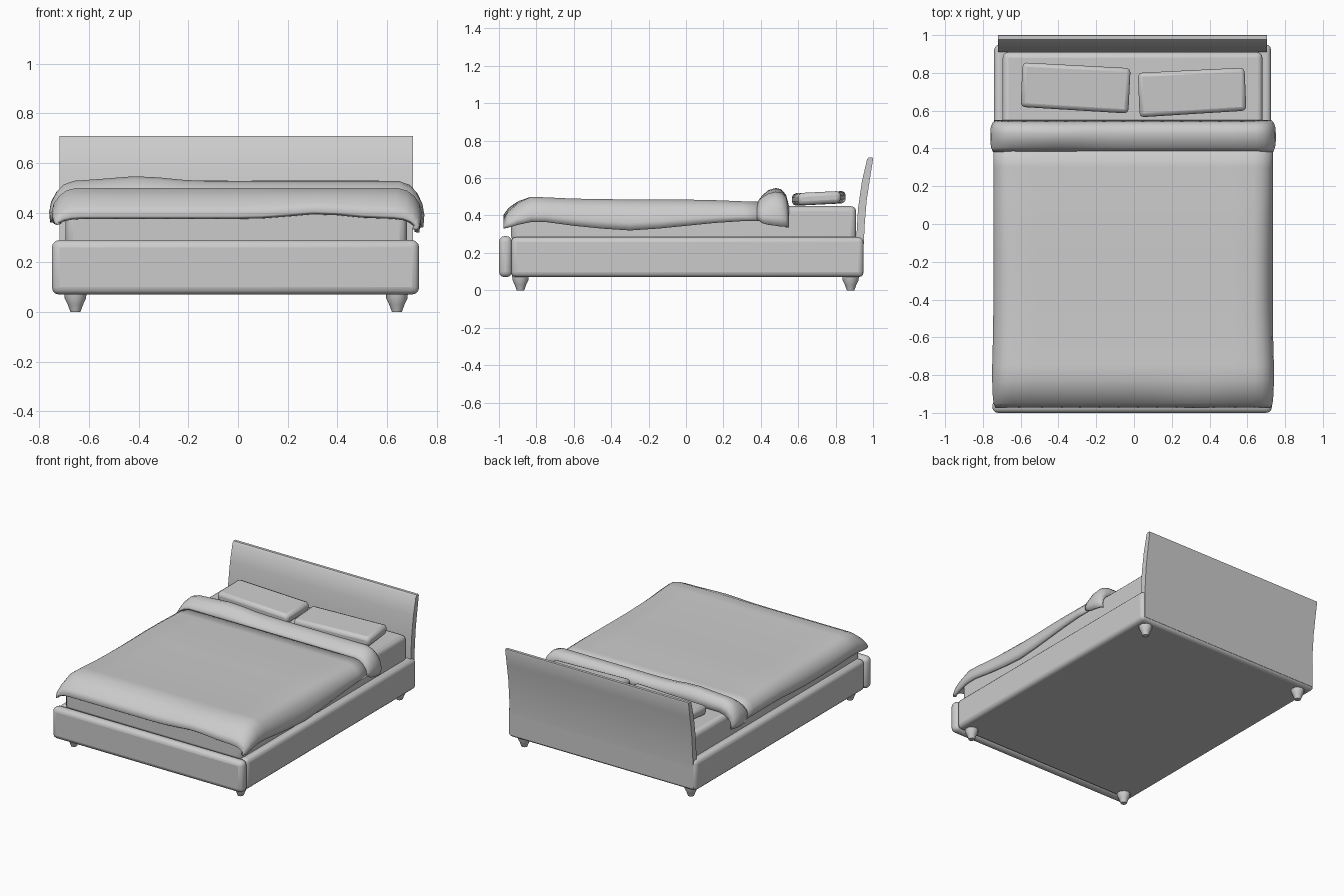
import bpy, bmesh
from math import sin, cos, pi, exp

if "Cube" in bpy.data.objects:
    bpy.data.objects.remove(bpy.data.objects["Cube"])


def finish(name, verts, faces, bevel=0, segs=3, thick=0, angle=0.7):
    me = bpy.data.meshes.new(name)
    me.from_pydata(verts, [], faces)
    bm = bmesh.new()
    bm.from_mesh(me)
    bmesh.ops.recalc_face_normals(bm, faces=bm.faces)
    if thick and sum(f.normal.z for f in bm.faces) < 0:
        bmesh.ops.reverse_faces(bm, faces=bm.faces)
    bm.to_mesh(me)
    bm.free()
    ob = bpy.data.objects.new(name, me)
    bpy.context.collection.objects.link(ob)
    if bevel:
        m = ob.modifiers.new("round", 'BEVEL')
        m.width, m.segments = bevel, segs
        m.limit_method = 'ANGLE'
        m.angle_limit = 0.6
    if thick:
        m = ob.modifiers.new("thickness", 'SOLIDIFY')
        m.thickness, m.offset = thick, -1
    bpy.ops.object.select_all(action='DESELECT')
    ob.select_set(True)
    bpy.context.view_layer.objects.active = ob
    bpy.ops.object.shade_smooth_by_angle(angle=angle)
    return ob


def prism(name, corners, z0, z1, bevel, tilt=0, segs=3):
    """Block from four plan corners; tilt raises points with larger y."""
    y0 = min(c[1] for c in corners)
    verts = [(x, y, z + tilt * (y - y0)) for z in (z0, z1) for x, y in corners]
    faces = [(3, 2, 1, 0), (4, 5, 6, 7)]
    faces += [(i, (i + 1) % 4, (i + 1) % 4 + 4, i + 4) for i in range(4)]
    return finish(name, verts, faces, bevel, segs)


def box(name, x0, x1, y0, y1, z0, z1, bevel):
    return prism(name, [(x0, y0), (x1, y0), (x1, y1), (x0, y1)], z0, z1, bevel)


def sheet(name, rows, thick):
    """Draped cloth. Row: y, top z, left hem z, right hem z, half width, bump x, bump height."""
    side = [(1.0, 1.0), (1.005, .75), (0.995, .5), (0.965, .25), (0.925, .08), (0.87, 0)]
    top = [-.7, -.55, -.42, -.28, -.14, 0, .14, .28, .42, .55, .7]
    section = [(-x, f) for x, f in side] + [(x, 0) for x in top] + side[::-1]
    verts = []
    for y, t, hl, hr, w, bx, bh in rows:
        for x, f in section:
            hem = hl if x < 0 else hr
            z = t - f * (t - hem) + bh * exp(-((x * w - bx) / .16) ** 2)
            verts.append((x * w - .005, y, z))
    n = len(section)
    faces = [(r * n + i, r * n + i + 1, (r + 1) * n + i + 1, (r + 1) * n + i)
             for r in range(len(rows) - 1) for i in range(n - 1)]
    return finish(name, verts, faces, thick=thick, angle=1.0)


# Bed frame and footboard
box("bed_base", -.74, .725, -.935, .95, .07, .285, .028)
box("footboard", -.75, .73, -1, -.93, .07, .29, .03)

# Headboard: curved side profile, extruded along x
profile = [(.91, .09), (.912, .3), (.92, .44), (.94, .58), (.968, .7), (.978, .71),
           (.998, .71), (1, .7), (.984, .6), (.966, .48), (.956, .36), (.95, .24), (.95, .09)]
n = len(profile)
verts = [(x, y, z) for x in (-.72, .705) for y, z in profile]
faces = [tuple(range(n)), tuple(range(2 * n - 1, n - 1, -1))]
faces += [(i, (i + 1) % n, (i + 1) % n + n, i + n) for i in range(n)]
finish("headboard", verts, faces)

# Mattress
box("mattress", -.695, .68, -.935, .91, .26, .45, .03)

# Duvet
sheet("duvet", [
    (-.975, .385, .35, .33, .725, .33, .02),
    (-.95, .425, .355, .335, .735, .33, .015),
    (-.90, .465, .36, .35, .74, .33, .01),
    (-.83, .50, .37, .365, .742, 0, 0),
    (-.75, .497, .37, .365, .742, 0, 0),
    (-.60, .49, .36, .345, .738, 0, 0),
    (-.45, .488, .355, .33, .736, 0, 0),
    (-.30, .485, .355, .32, .736, 0, 0),
    (-.15, .485, .36, .33, .736, 0, 0),
    (0, .485, .37, .345, .736, 0, 0),
    (.15, .482, .37, .36, .736, 0, 0),
    (.30, .476, .37, .37, .736, 0, 0),
    (.42, .476, .37, .37, .736, 0, 0)], .02)

# Turned-back fold of the duvet
sheet("duvet_fold", [
    (.38, .47, .39, .38, .738, -.4, 0),
    (.405, .495, .37, .36, .748, -.4, .01),
    (.44, .518, .36, .35, .752, -.4, .018),
    (.48, .527, .36, .345, .752, -.4, .02),
    (.51, .522, .36, .34, .75, -.4, .018),
    (.535, .50, .36, .34, .742, -.4, .01),
    (.55, .455, .355, .335, .728, -.4, 0)], .02)

# Pillows
prism("pillow_left", [(-.60, .62), (-.03, .585), (-.018, .825), (-.59, .855)],
      .452, .518, .022, .05, 2)
prism("pillow_right", [(.03, .565), (.595, .60), (.585, .828), (.02, .80)],
      .452, .518, .022, .05, 2)

# Tapered feet
rings = [(.02, 0), (.031, .03), (.043, .055), (.045, .085)]
k = 12
for where, y in (("front", -.885), ("back", .88)):
    for hand, x in (("left", -.655), ("right", .64)):
        verts = [(x + r * cos(2 * pi * i / k), y + r * sin(2 * pi * i / k), z)
                 for r, z in rings for i in range(k)]
        faces = [tuple(range(k)), tuple(range(3 * k, 4 * k))]
        faces += [(j * k + i, j * k + (i + 1) % k, (j + 1) * k + (i + 1) % k, (j + 1) * k + i)
                  for j in range(3) for i in range(k)]
        finish(f"{where}_{hand}_foot", verts, faces)
